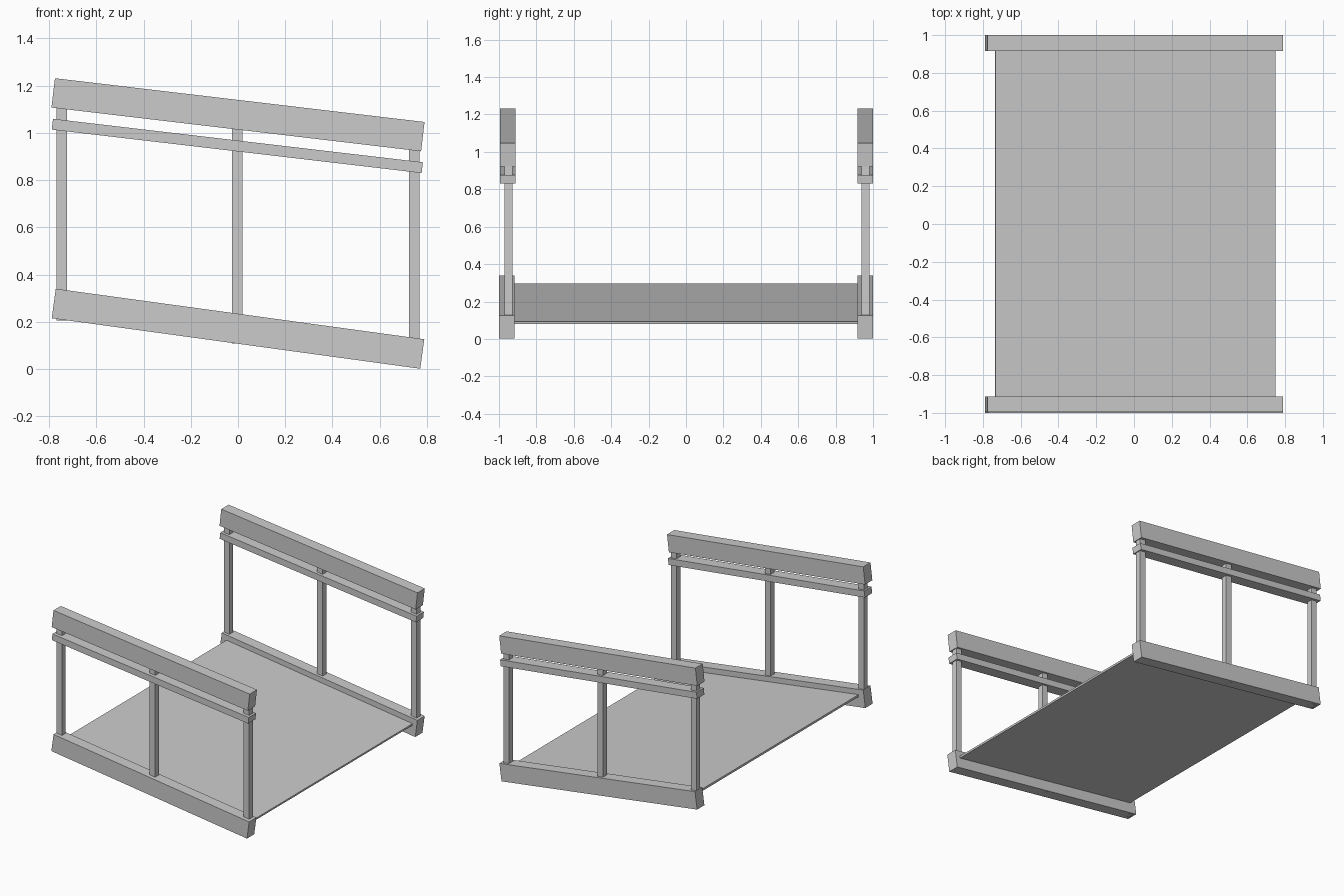
import bpy
import math

if "Cube" in bpy.data.objects:
    bpy.data.objects.remove(bpy.data.objects["Cube"])


def box(name, center, size, slope=0.0):
    """Box with given centre and size, tilted down towards +x by slope degrees."""
    bpy.ops.mesh.primitive_cube_add(size=1, location=center,
                                    rotation=(0, math.radians(slope), 0))
    obj = bpy.context.object
    obj.name = name
    obj.scale = size
    bpy.ops.object.transform_apply(location=False, rotation=False, scale=True)
    return obj


# Sloping floor panel between the bottom rails
box("ramp_floor", (0.007, 0, 0.188), (1.499, 1.836, 0.014), 7.86)

# One railing per side: (name, bottom rail y, upper rail y, post y)
sides = (("front", -0.9585, -0.9535, -0.949),
         ("back", 0.9585, 0.9585, 0.9595))

for side, y_base, y_rail, y_post in sides:
    box(side + "_bottom_rail", (0, y_base, 0.171), (1.575, 0.083, 0.126), 7.8)
    box(side + "_handrail", (0, y_rail, 1.077), (1.576, 0.083, 0.125), 6.75)
    box(side + "_middle_rail", (-0.003, y_rail, 0.945), (1.577, 0.083, 0.046), 6.7)

    # Upright posts, following the slope from bottom rail into handrail
    for label, x in (("left", -0.747), ("middle", -0.003), ("right", 0.747)):
        bottom = 0.108 - 0.132 * x
        top = 1.04 - 0.118 * x
        box(f"{side}_{label}_post", (x, y_post, (bottom + top) / 2),
            (0.044, 0.043, top - bottom))
